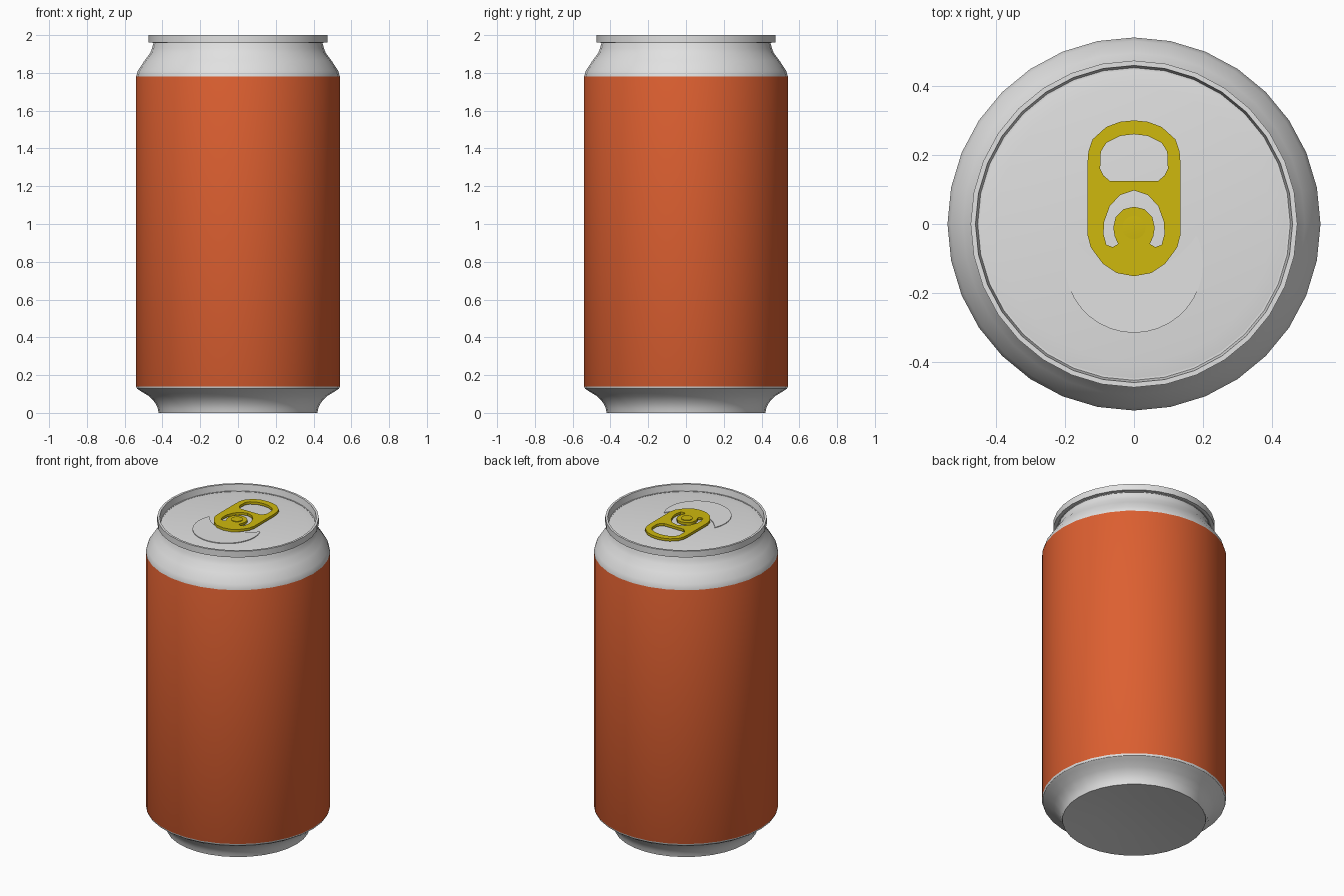
import bpy, math

if "Cube" in bpy.data.objects:
    bpy.data.objects.remove(bpy.data.objects["Cube"])

SIDES = 32


def material(name, rgb):
    m = bpy.data.materials.new(name)
    m.diffuse_color = (*rgb, 1)
    m.use_nodes = True
    m.node_tree.nodes["Principled BSDF"].inputs["Base Color"].default_value = m.diffuse_color
    return m


silver = material("silver", (0.75, 0.75, 0.75))
orange = material("orange", (0.72, 0.115, 0.03))
yellow = material("yellow", (0.62, 0.48, 0.004))


def smooth(ob, angle=32):
    bpy.ops.object.select_all(action='DESELECT')
    ob.select_set(True)
    bpy.context.view_layer.objects.active = ob
    bpy.ops.object.shade_smooth_by_angle(angle=math.radians(angle))


def lathe(name, profile, mats, sides=SIDES, centre=(0, 0)):
    """Spin (radius, z) points; zero-radius ends become poles."""
    verts, rings, faces = [], [], []
    for r, z in profile:
        n = 1 if r == 0 else sides
        rings.append(list(range(len(verts), len(verts) + n)))
        for i in range(n):
            a = 2 * math.pi * i / sides
            verts.append((centre[0] + r * math.cos(a), centre[1] + r * math.sin(a), z))
    for a, b in zip(rings, rings[1:]):
        for i in range(sides):
            j = (i + 1) % sides
            quad = [a[i % len(a)], a[j % len(a)], b[j % len(b)], b[i % len(b)]]
            faces.append(list(dict.fromkeys(quad)))
    me = bpy.data.meshes.new(name)
    me.from_pydata(verts, [], faces)
    for m in mats:
        me.materials.append(m)
    ob = bpy.data.objects.new(name, me)
    bpy.context.collection.objects.link(ob)
    return ob


def mirrored(half):
    """Close a half outline (x >= 0) by mirroring it in x."""
    return half + [(-x, y) for x, y in reversed(half) if x > 0]


def plate(name, outlines, z0, z1, mat):
    """Flat plate from an outline and its holes."""
    cu = bpy.data.curves.new(name, 'CURVE')
    cu.dimensions = '2D'
    cu.fill_mode = 'BOTH'
    cu.extrude = (z1 - z0) / 2
    for pts in outlines:
        s = cu.splines.new('POLY')
        s.points.add(len(pts) - 1)
        for p, (x, y) in zip(s.points, pts):
            p.co = (x, y, 0, 1)
        s.use_cyclic_u = True
    cu.materials.append(mat)
    ob = bpy.data.objects.new(name, cu)
    ob.location.z = (z0 + z1) / 2
    bpy.context.collection.objects.link(ob)
    bpy.ops.object.select_all(action='DESELECT')
    ob.select_set(True)
    bpy.context.view_layer.objects.active = ob
    bpy.ops.object.convert(target='MESH')
    smooth(bpy.context.view_layer.objects.active)


# can: base dome, foot, label wall, shoulder, rim and lid in one profile
can = lathe("can_body", [
    (0, 0.03), (0.22, 0.022), (0.42, 0), (0.425, 0.025), (0.44, 0.055),
    (0.47, 0.088), (0.515, 0.115), (0.535, 0.128), (0.54, 0.14),
    (0.54, 1.78), (0.53, 1.812), (0.495, 1.865), (0.465, 1.905),
    (0.455, 1.93), (0.447, 1.96), (0.473, 1.96), (0.473, 2.0),
    (0.459, 2.0), (0.452, 1.957), (0.40, 1.965), (0, 1.967)], [silver, orange])
for f in can.data.polygons:
    f.material_index = 1 if 0.2 < f.center.z < 1.7 else 0
smooth(can)

# mouth: crescent panel pressed in the lid
arc = [(0.2 * math.sin(math.radians(a)), -0.115 - 0.2 * math.cos(math.radians(a)))
       for a in range(0, 111, 10)]
mouth = mirrored(arc + [(0.18, -0.033), (0.165, -0.055), (0.13, -0.09),
                        (0.09, -0.115), (0, -0.135)])
plate("mouth_panel", [mouth], 1.960, 1.970, silver)

# pull tab with finger hole and C-shaped slot
tab = mirrored([(0, 0.3), (0.04, 0.296), (0.08, 0.281), (0.12, 0.245), (0.132, 0.21),
                (0.135, 0.17), (0.135, -0.03), (0.125, -0.068), (0.09, -0.115),
                (0.05, -0.142), (0, -0.151)])
hole = mirrored([(0, 0.26), (0.04, 0.255), (0.08, 0.235), (0.096, 0.21),
                 (0.098, 0.16), (0.088, 0.14), (0.07, 0.125)])
slot = mirrored([(0, 0.097), (0.04, 0.084), (0.07, 0.052), (0.087, 0.005),
                 (0.088, -0.03), (0.08, -0.06), (0.062, -0.067), (0.046, -0.058),
                 (0.056, -0.035), (0.06, -0.01), (0.053, 0.02), (0.03, 0.043), (0, 0.05)])
plate("pull_tab", [tab, hole, slot], 1.973, 1.989, yellow)

# rivet holding the tab
smooth(lathe("rivet", [(0, 1.96), (0.034, 1.96), (0.034, 1.993), (0, 1.995)],
             [yellow], 16, (0, -0.01)))
